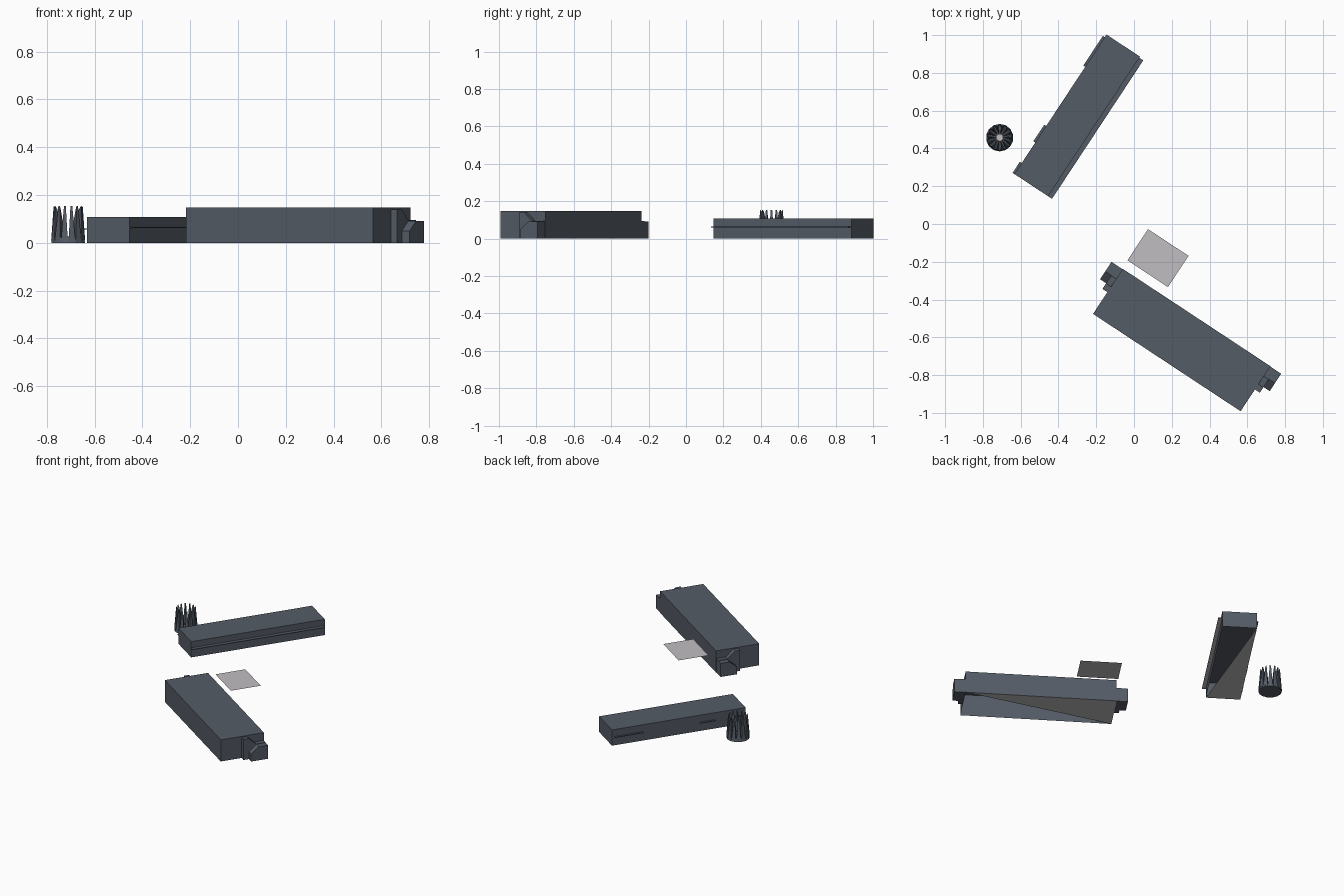
import bpy, bmesh, math
from mathutils import Matrix, Vector

if "Cube" in bpy.data.objects:
    bpy.data.objects.remove(bpy.data.objects["Cube"])

ANGLE = math.radians(-33.4)   # both blocks share the same heading


def material(name, rgb):
    m = bpy.data.materials.new(name)
    m.diffuse_color = (*rgb, 1)
    m.use_nodes = True
    m.node_tree.nodes["Principled BSDF"].inputs["Base Color"].default_value = m.diffuse_color
    return m


SLATE = material("slate", (0.09, 0.107, 0.133))
PALE = material("pale_grey", (0.53, 0.51, 0.525))


def frame(x, y):
    return Matrix.Translation((x, y, 0)) @ Matrix.Rotation(ANGLE, 4, 'Z')


def finish(name, bm, mats, matrix):
    bmesh.ops.recalc_face_normals(bm, faces=bm.faces)
    me = bpy.data.meshes.new(name)
    bm.to_mesh(me)
    bm.free()
    for m in mats:
        me.materials.append(m)
    ob = bpy.data.objects.new(name, me)
    ob.matrix_world = matrix
    bpy.context.collection.objects.link(ob)
    return ob


def box(name, x, y, z, matrix, mat=SLATE, open_bottom=False, under=None):
    bm = bmesh.new()
    bmesh.ops.create_cube(bm, size=1)
    for v in bm.verts:
        for i, (a, b) in enumerate((x, y, z)):
            v.co[i] = b if v.co[i] > 0 else a
    bm.normal_update()
    low = [f for f in bm.faces if f.normal.z < -0.9]
    if open_bottom:
        # keep the outward direction, then drop the floor
        bmesh.ops.delete(bm, geom=low, context='FACES')
    elif under:
        low[0].material_index = 1
    return finish(name, bm, [mat] + ([under] if under else []), matrix)


def polygon(name, points, mat, matrix):
    bm = bmesh.new()
    bm.faces.new([bm.verts.new(p) for p in points])
    return finish(name, bm, [mat], matrix)


def profile_block(name, profile, x0, x1, matrix):
    # (y, z) outline extruded along local x
    bm = bmesh.new()
    face = bm.faces.new([bm.verts.new((x0, y, z)) for y, z in profile])
    ext = bmesh.ops.extrude_face_region(bm, geom=[face])
    moved = [g for g in ext["geom"] if isinstance(g, bmesh.types.BMVert)]
    bmesh.ops.translate(bm, verts=moved, vec=(x1 - x0, 0, 0))
    return finish(name, bm, [SLATE], matrix)


# --- long low block at the back, open below with half a floor ---
A = frame(-0.637, 0.267)
AX, AY = (0.005, 0.218), (0.0, 0.885)
box("low_block", AX, AY, (0, 0.107), A, open_bottom=True)
polygon("low_block_floor", [(AX[0], AY[0], 0), (AX[0], AY[1], 0), (AX[1], AY[0], 0)], PALE, A)
# thin canopies on both long sides
box("long_canopy", (0.217, 0.243), (0.0, 0.878), (0.061, 0.065), A, under=PALE)
for i, span in enumerate([(0.0, 0.07), (0.2, 0.305), (0.68, 0.868)]):
    box(f"short_canopy_{i + 1}", (-0.007, 0.006), span, (0.055, 0.06), A)

# --- tall block at the front, open below with half a floor ---
B = frame(-0.217, -0.476)
L, W = 0.936, 0.286
box("tall_block", (0, L), (0, W), (0, 0.147), B, open_bottom=True)
polygon("tall_block_floor", [(L, W, 0), (0, W, 0), (0, 0, 0)], PALE, B)

# stepped stair wings, mirrored on both ends
inner = [(0.138, 0), (0.138, 0.14), (0.172, 0.14), (0.222, 0.095), (0.283, 0.095), (0.283, 0)]
outer = [(0.174, 0), (0.174, 0.05), (0.224, 0.092), (0.284, 0.092), (0.284, 0)]
for side, edge, sign in (("left", 0, -1), ("right", L, 1)):
    profile_block(f"{side}_inner_wing", inner, edge, edge + sign * 0.031, B)
    profile_block(f"{side}_outer_wing", outer, edge, edge + sign * 0.070, B)

# floating roof sheet beside the tall block
polygon("floating_sheet", [(-0.004, 0.337, 0.127), (0.253, 0.337, 0.127),
                           (0.253, 0.535, 0.127), (-0.004, 0.535, 0.127)], PALE, B)

# --- round crown of pointed ribs ---
C = Matrix.Translation((-0.711, 0.457, 0))
N = 14
bm = bmesh.new()
bmesh.ops.create_cone(bm, cap_ends=True, segments=N, radius1=0.072, radius2=0.068, depth=0.022,
                      matrix=Matrix.Translation((0, 0, 0.011)))
finish("crown_base", bm, [SLATE], C)

bm = bmesh.new()
for i in range(N):
    rot = Matrix.Rotation(math.tau * i / N, 3, 'Z')
    rib = [(0.071, -0.0145, 0.01), (0.071, 0.0145, 0.01), (0.018, 0, 0.02),
           (0.061, -0.004, 0.153), (0.061, 0.004, 0.153), (0.05, 0, 0.14)]
    a, b, c, d, e, f = [bm.verts.new(rot @ Vector(p)) for p in rib]
    for face in ((a, b, e, d), (b, c, f, e), (c, a, d, f), (d, e, f), (c, b, a)):
        bm.faces.new(face)
finish("crown_ribs", bm, [SLATE], C)

bm = bmesh.new()
bmesh.ops.create_cone(bm, cap_ends=True, segments=N, radius1=0.022, radius2=0.018, depth=0.006,
                      matrix=Matrix.Translation((0, 0, 0.025)))
finish("crown_centre", bm, [PALE], C)
